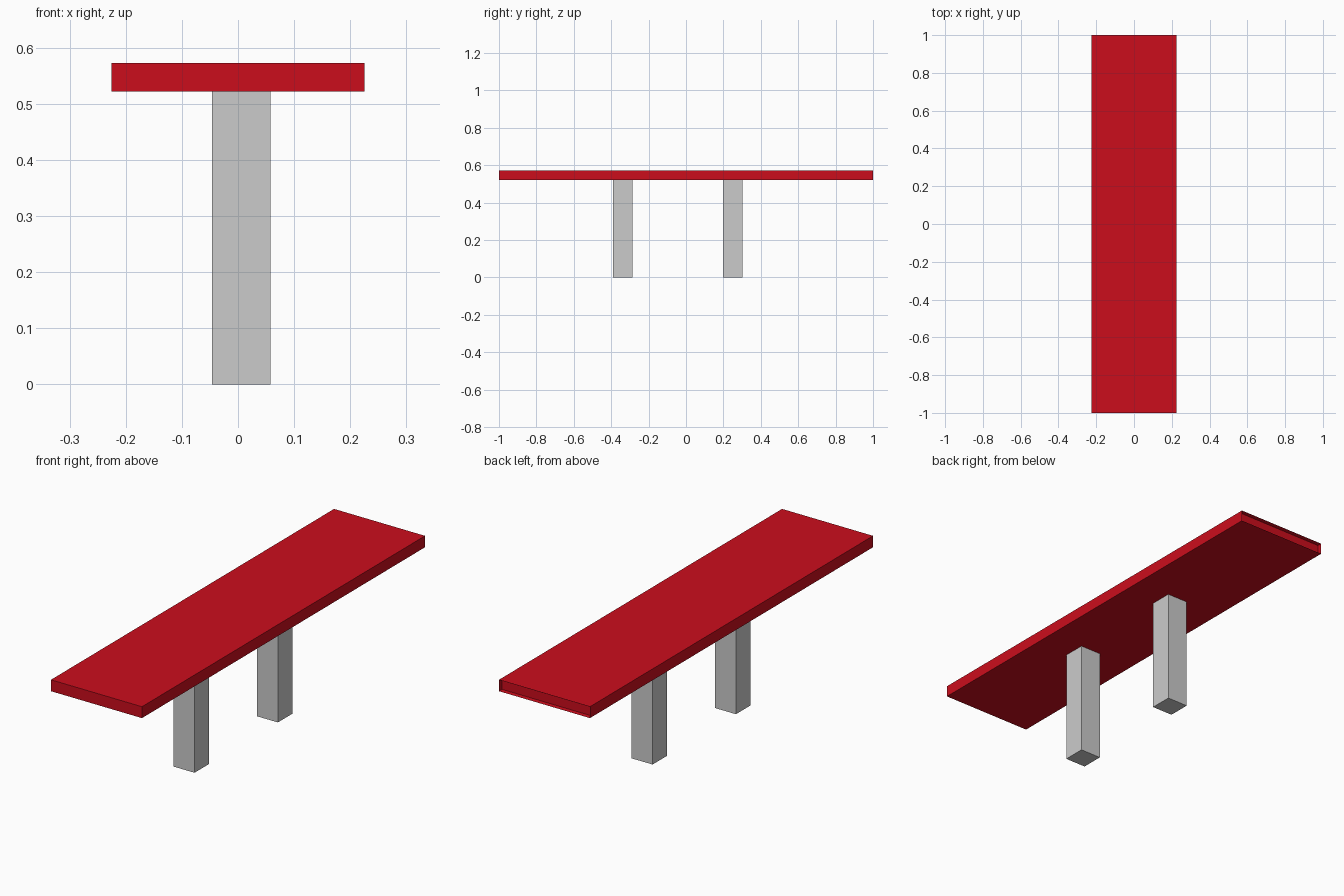
import bpy
import bmesh
from mathutils import Vector

if "Cube" in bpy.data.objects:
    bpy.data.objects.remove(bpy.data.objects["Cube"])


def box_mesh(lo, hi):
    """Axis-aligned box as a bmesh, from two opposite corners."""
    lo, hi = Vector(lo), Vector(hi)
    bm = bmesh.new()
    bmesh.ops.create_cube(bm, size=1.0)
    bmesh.ops.scale(bm, vec=hi - lo, verts=bm.verts)
    bmesh.ops.translate(bm, vec=(lo + hi) / 2, verts=bm.verts)
    bm.normal_update()
    return bm


def add_object(name, bm, material=None):
    mesh = bpy.data.meshes.new(name)
    bm.to_mesh(mesh)
    bm.free()
    if material:
        mesh.materials.append(material)
    obj = bpy.data.objects.new(name, mesh)
    bpy.context.collection.objects.link(obj)
    return obj


red = bpy.data.materials.new("red")
red.diffuse_color = (0.6, 0.004, 0.012, 1.0)
red.use_nodes = True
red.node_tree.nodes["Principled BSDF"].inputs["Base Color"].default_value = red.diffuse_color

SEAT_BOTTOM, SEAT_TOP = 0.522, 0.573

# Seat plank, with the back end panel slightly recessed in a thin rim
bm = box_mesh((-0.225, -1.0, SEAT_BOTTOM), (0.225, 1.0, SEAT_TOP))
end = max(bm.faces, key=lambda f: f.calc_center_median().y)
bmesh.ops.inset_region(bm, faces=[end], thickness=0.001, use_even_offset=True)
bmesh.ops.translate(bm, vec=(0, -0.02, 0), verts=end.verts)
add_object("seat", bm, red)

# Two square posts
for name, y0 in (("front_leg", -0.39), ("back_leg", 0.199)):
    add_object(name, box_mesh((-0.046, y0, 0.0), (0.058, y0 + 0.103, SEAT_BOTTOM)))
